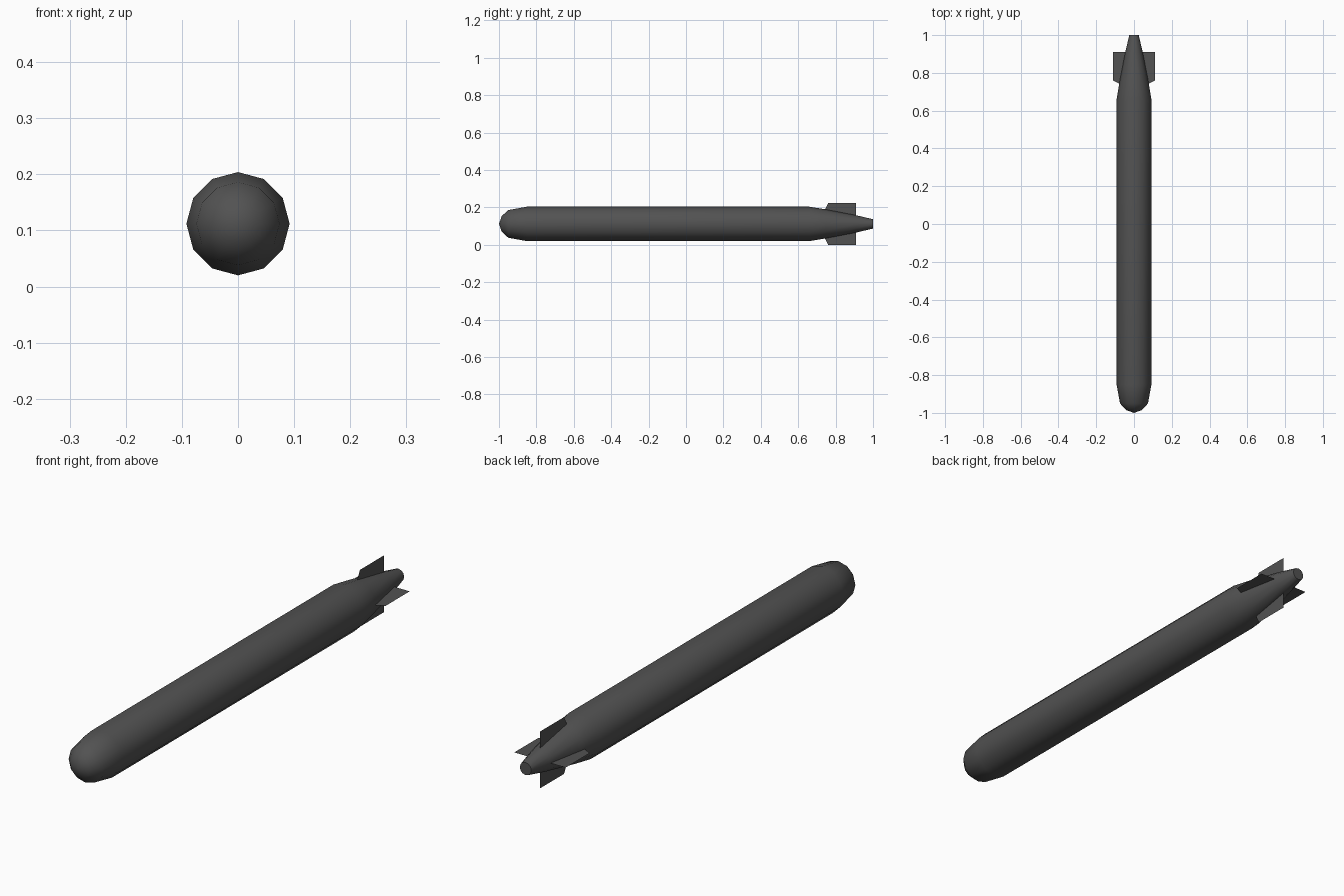
import bpy, bmesh, math
from mathutils import Vector

if "Cube" in bpy.data.objects:
    bpy.data.objects.remove(bpy.data.objects["Cube"])

CZ = 0.112   # height of the long axis
SIDES = 12

grey = bpy.data.materials.new("dark grey")
grey.diffuse_color = (0.085, 0.085, 0.085, 1)
grey.use_nodes = True
grey.node_tree.nodes["Principled BSDF"].inputs["Base Color"].default_value = grey.diffuse_color


def finish(name, bm):
    mesh = bpy.data.meshes.new(name)
    bm.to_mesh(mesh)
    bm.free()
    mesh.materials.append(grey)
    ob = bpy.data.objects.new(name, mesh)
    bpy.context.collection.objects.link(ob)
    return ob


# hull: (y, radius) profile turned round the long axis
profile = [(-0.985, 0.042), (-0.95, 0.074), (-0.85, 0.092), (0.66, 0.092),
           (0.75, 0.077), (0.91, 0.046), (1.0, 0.025)]
bm = bmesh.new()
rings = []
for y, r in profile:
    rings.append([bm.verts.new((r * math.cos(a), y, CZ + r * math.sin(a)))
                  for a in (math.tau * i / SIDES for i in range(SIDES))])
for a, b in zip(rings, rings[1:]):
    for i in range(SIDES):
        j = (i + 1) % SIDES
        bm.faces.new((a[i], a[j], b[j], b[i]))
tip = bm.verts.new((0, -1, CZ))
for i in range(SIDES):
    bm.faces.new((tip, rings[0][(i + 1) % SIDES], rings[0][i]))
bm.faces.new(rings[-1])
bmesh.ops.recalc_face_normals(bm, faces=bm.faces)
hull = finish("hull", bm)
bpy.context.view_layer.objects.active = hull
hull.select_set(True)
bpy.ops.object.shade_smooth_by_angle(angle=math.radians(50))

# tail fins: four thin sheets, starting at the hull surface
for k, side in enumerate(("right", "top", "left", "bottom")):
    a = math.pi / 2 * k
    out = Vector((math.cos(a), 0, math.sin(a)))
    bm = bmesh.new()
    bm.faces.new([bm.verts.new(out * r + Vector((0, y, CZ)))
                  for y, r in ((0.742, 0.076), (0.76, 0.112), (0.91, 0.112), (0.91, 0.044))])
    finish(side + "_fin", bm)
